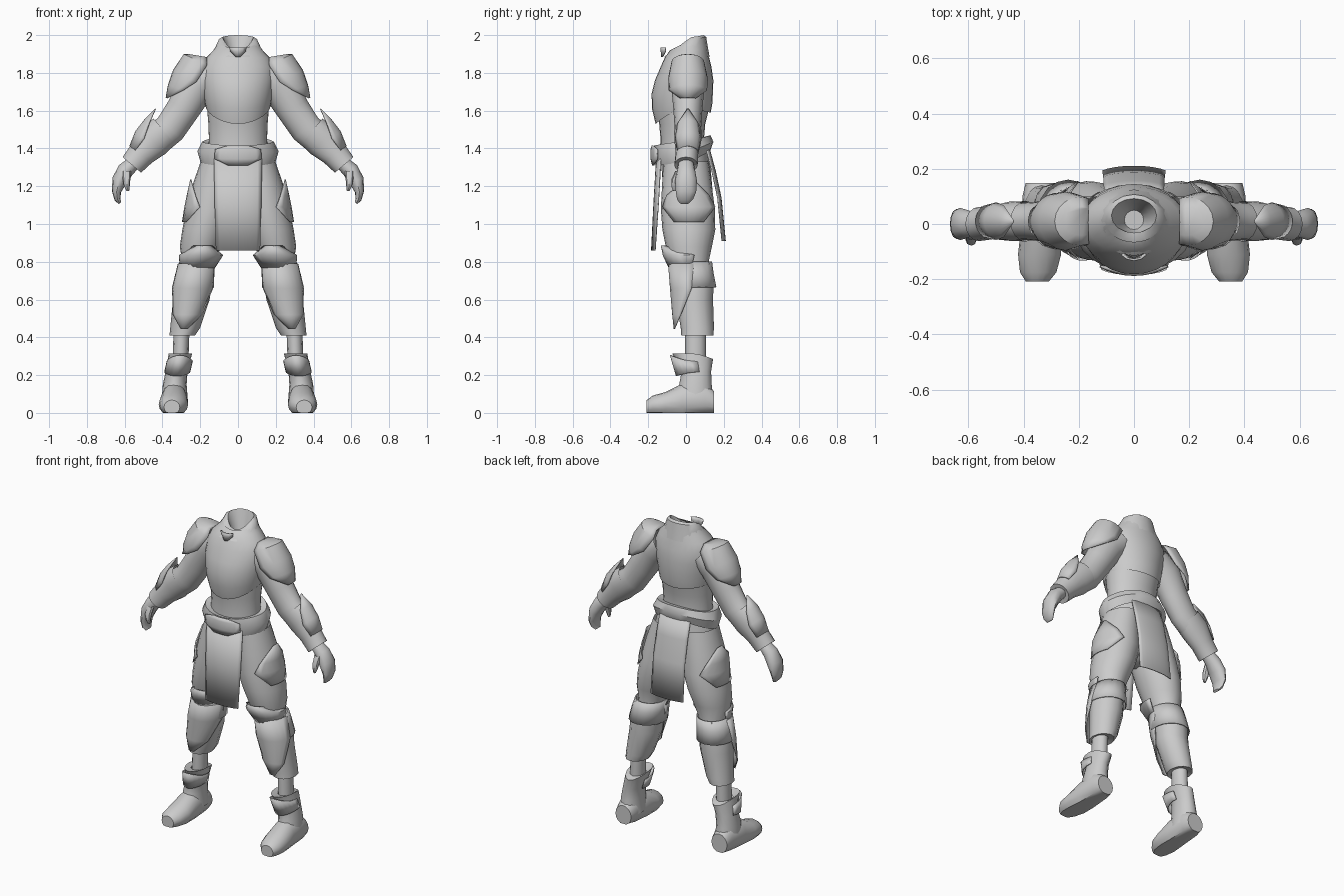
import bpy, bmesh, math
from mathutils import Vector

grey = bpy.data.materials.new("light_grey")
grey.diffuse_color = (0.6, 0.6, 0.6, 1)


def loft(name, rings, n=16, axis='z', mid=-90, caps=(0, 0), mirror=False, thick=0):
    """Skin rings (x, y, z, radius_a, radius_b, half_angle, front_dz, back_dz).
    A half angle under 180 gives an open curved plate centred on angle mid."""
    rings = [tuple(r) + (180, 0, 0)[len(r) - 5:] for r in rings]
    closed = all(r[5] == 180 for r in rings)
    cols = n if closed else n + 1
    bm = bmesh.new()
    rows = []
    for k, (x, y, z, a, b, half, front, back) in enumerate(rings):
        u, v = Vector((1, 0, 0)), Vector((0, 1, 0))
        if axis == 'y':
            v = Vector((0, 0, 1))
        elif axis == 'limb':
            p, q = rings[max(k - 1, 0)], rings[min(k + 1, len(rings) - 1)]
            u = Vector((p[2] - q[2], 0, q[0] - p[0])).normalized()
        row = []
        for i in range(cols):
            t = math.radians(mid + half * (2 * i / n - 1))
            c, s = math.cos(t), math.sin(t)
            co = Vector((x, y, z)) + u * a * c + v * b * s
            co.z += front * max(0, -s) ** 1.5 + back * max(0, s) ** 1.5
            co.z = max(co.z, 0)
            row.append(bm.verts.new(co))
        rows.append(row)
    for r0, r1 in zip(rows, rows[1:]):
        for i in range(n):
            j = (i + 1) % cols
            bm.faces.new((r0[i], r0[j], r1[j], r1[i]))
    if caps[0]:
        bm.faces.new(rows[0])
    if caps[1]:
        bm.faces.new(rows[-1])
    bmesh.ops.remove_doubles(bm, verts=bm.verts, dist=0.0005)
    bmesh.ops.recalc_face_normals(bm, faces=bm.faces)
    me = bpy.data.meshes.new(name)
    bm.to_mesh(me)
    bm.free()
    me.materials.append(grey)
    ob = bpy.data.objects.new(name, me)
    bpy.context.collection.objects.link(ob)
    bpy.ops.object.select_all(action='DESELECT')
    ob.select_set(True)
    bpy.context.view_layer.objects.active = ob
    bpy.ops.object.shade_smooth_by_angle(angle=math.radians(42))
    if thick:
        m = ob.modifiers.new("thickness", 'SOLIDIFY')
        m.thickness, m.offset = thick, 0
    if mirror:
        ob.modifiers.new("mirror", 'MIRROR')
    return ob


def pair(name, rings, **kw):
    return loft(name, rings, mirror=True, **kw)


# torso: waist, breastplate with a pointed lower edge, collar
loft("waist", [(0, -.02, 1.36, .16, .12), (0, -.02, 1.45, .154, .115),
               (0, -.02, 1.53, .157, .122), (0, -.015, 1.64, .166, .145)], n=24)
loft("breastplate", [(0, -.015, 1.61, .168, .146, 180, -.08, -.02),
                     (0, -.02, 1.64, .176, .16, 180, -.03, 0), (0, -.02, 1.69, .184, .162),
                     (0, -.01, 1.76, .195, .155), (0, 0, 1.83, .194, .135),
                     (0, .005, 1.88, .17, .118), (0, .015, 1.92, .13, .1),
                     (0, .02, 1.96, .105, .085, 180, -.03, 0)], n=28)
loft("collar", [(0, .005, 1.885, .14, .12), (0, .015, 1.94, .118, .1, 180, -.03, 0),
                (0, .025, 1.98, .1, .082, 180, -.06, .01), (0, .03, 1.99, .082, .062, 180, -.07, .01),
                (0, .02, 1.94, .06, .055, 180, -.04, 0), (0, .015, 1.86, .035, .035)], caps=(0, 1))
loft("collar_clasp", [(0, -.09, 1.935, .05, .04, 60), (0, -.085, 1.915, .045, .045, 60),
                      (0, -.085, 1.885, .02, .042, 30)], n=4, thick=.008)

# belt and buckle, higher at the back
loft("belt", [(0, -.02, 1.355, .165, .12, 180, -.02, .06), (0, -.015, 1.325, .198, .145, 180, -.02, .065),
              (0, -.015, 1.385, .215, .16, 180, -.02, .05), (0, -.02, 1.435, .19, .15, 180, -.02, .035),
              (0, -.02, 1.425, .15, .11, 180, -.02, .035)], n=24)
loft("buckle", [(0, -.02, 1.31, .2, .155, 14), (0, -.02, 1.345, .21, .164, 36),
                (0, -.02, 1.395, .205, .164, 36), (0, -.02, 1.415, .195, .157, 14)], n=8, thick=.008)

# pelvis and hanging cloths
loft("pelvis", [(0, -.01, 1.41, .17, .125), (0, 0, 1.3, .195, .13), (0, .01, 1.18, .2, .13),
                (0, .02, 1.08, .13, .1), (0, .02, 1.04, .06, .05)], caps=(0, 1))
loft("front_cloth", [(0, -.115, 1.36, .14, .04, 65), (0, -.13, 1.1, .135, .04, 65),
                     (0, -.15, .86, .128, .032, 65)], n=8, thick=.006)
loft("back_cloth", [(0, .09, 1.41, .118, .03, 65), (0, .125, 1.28, .12, .03, 65),
                    (0, .155, 1.14, .122, .03, 65), (0, .178, .91, .126, .03, 65)],
     n=8, mid=90, thick=.006)

# arms
pair("sleeve", [(.14, .01, 1.79, .085, .09), (.22, .01, 1.73, .1, .088), (.29, .01, 1.61, .088, .077),
                (.36, .01, 1.505, .085, .07), (.44, .01, 1.44, .085, .066),
                (.5, .01, 1.38, .06, .055), (.555, 0, 1.32, .04, .044)], axis='limb')
pair("shoulder_guard", [(.19, .01, 1.885, .07, .05, 110), (.195, .01, 1.855, .1, .085, 110),
                        (.245, .01, 1.765, .108, .103, 105), (.275, .01, 1.7, .1, .1, 80),
                        (.295, .01, 1.64, .09, .092, 25)],
     n=12, axis='limb', mid=0, caps=(1, 0), thick=.006)
pair("bracer", [(.39, .01, 1.49, .088, .073), (.45, .01, 1.44, .095, .071),
                (.51, .005, 1.373, .073, .06), (.562, 0, 1.313, .064, .062),
                (.555, 0, 1.32, .035, .04)], axis='limb')
pair("elbow_fin", [(.36, .01, 1.54, .103, .06, 3), (.415, .01, 1.48, .106, .078, 45),
                   (.465, .01, 1.425, .1, .073, 65), (.515, .01, 1.365, .074, .062, 60)],
     n=8, axis='limb', mid=0, thick=.006)
pair("hand", [(.55, 0, 1.325, .036, .04), (.595, 0, 1.285, .044, .048), (.628, 0, 1.23, .04, .058),
              (.643, 0, 1.17, .024, .054), (.638, -.005, 1.13, .016, .042),
              (.625, -.008, 1.11, .008, .025)], n=12, axis='limb', caps=(0, 1))
pair("thumb", [(.59, -.035, 1.28, .024, .022), (.59, -.058, 1.235, .02, .02),
               (.588, -.063, 1.2, .015, .015), (.582, -.06, 1.175, .007, .008)],
     n=8, axis='limb', caps=(0, 1))

# legs
pair("trouser", [(.1, 0, 1.33, .098, .12), (.125, .005, 1.2, .118, .132), (.143, .01, 1.08, .13, .143),
                 (.173, .015, .97, .122, .14), (.198, .015, .88, .11, .122),
                 (.21, .02, .8, .085, .1), (.225, .04, .7, .075, .09)], n=20)
pair("hip_plate", [(.14, .02, 1.235, .11, .15, 8), (.137, .01, 1.15, .132, .152, 48),
                   (.145, .015, 1.09, .136, .153, 65), (.158, .015, 1.01, .136, .153, 30)],
     n=8, mid=0, thick=.006)
pair("knee_guard", [(.185, .02, .885, .11, .15, 25), (.195, .02, .835, .115, .14, 100),
                    (.215, .03, .77, .092, .12, 90)], n=12, thick=.006)
pair("calf", [(.222, .035, .8, .085, .1), (.24, .045, .7, .097, .102), (.247, .045, .6, .097, .098),
              (.28, .06, .45, .079, .088), (.295, .06, .41, .068, .085),
              (.297, .055, .42, .04, .05)], n=12)
pair("calf_cuff", [(.215, .035, .8, .092, .1, 130), (.228, .038, .74, .1, .105, 130),
                   (.238, .04, .665, .108, .118, 130)], n=12, mid=90, thick=.006)
pair("greave", [(.22, .03, .79, .096, .122, 95), (.24, .03, .66, .106, .112, 90),
                (.268, .03, .52, .092, .1, 55), (.285, .03, .445, .08, .092, 12)], n=10, thick=.006)
pair("ankle", [(.298, .05, .46, .042, .055), (.305, .05, .26, .042, .055)], n=12)

# boots
pair("boot_shaft", [(.335, .05, .06, .07, .098), (.335, .05, .15, .063, .086),
                    (.325, .055, .22, .058, .078), (.305, .035, .315, .062, .108, 180, 0, -.03),
                    (.305, .045, .3, .042, .055)])
pair("boot_flap", [(.308, .025, .275, .066, .107, 110, .03, -.02),
                   (.322, .04, .215, .066, .09, 110, -.02, .01)], n=12, thick=.006)
pair("boot_foot", [(.338, .148, .055, .055, .06), (.338, .1, .07, .066, .09),
                   (.338, -.02, .06, .072, .095), (.342, -.11, .045, .078, .065),
                   (.347, -.175, .04, .066, .052), (.35, -.208, .03, .042, .038)],
     axis='y', caps=(1, 1))
